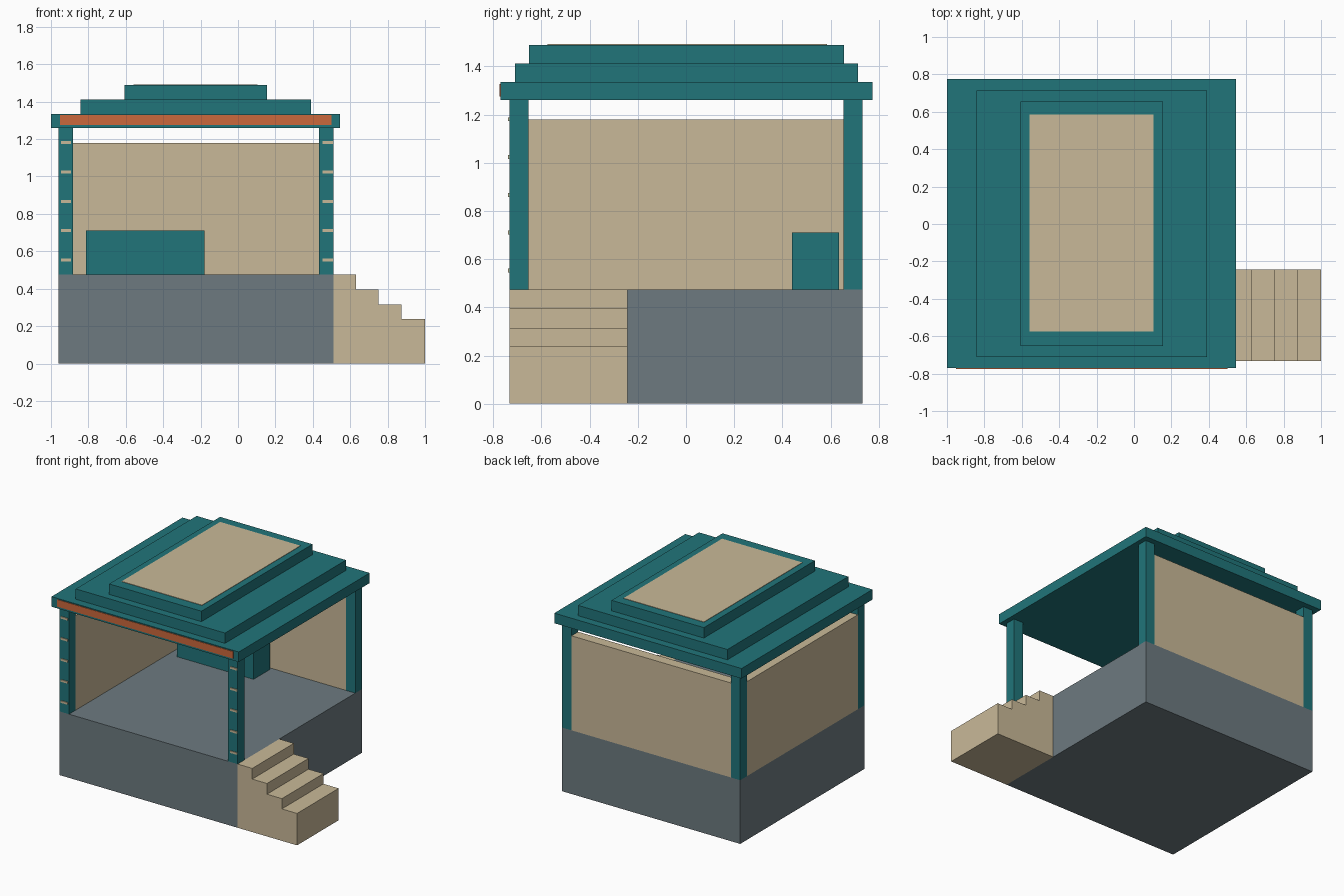
import bpy
import bmesh

if "Cube" in bpy.data.objects:
    bpy.data.objects.remove(bpy.data.objects["Cube"])


def material(name, color):
    m = bpy.data.materials.new(name)
    m.diffuse_color = (*color, 1.0)
    m.use_nodes = True
    m.node_tree.nodes["Principled BSDF"].inputs["Base Color"].default_value = m.diffuse_color
    return m


TEAL = material("teal", (0.015, 0.178, 0.195))
TAN = material("tan", (0.584, 0.485, 0.314))
GREY = material("slate grey", (0.153, 0.195, 0.216))
ORANGE = material("orange", (0.597, 0.138, 0.045))


def finish(name, bm, mat):
    bmesh.ops.recalc_face_normals(bm, faces=bm.faces)
    mesh = bpy.data.meshes.new(name)
    bm.to_mesh(mesh)
    bm.free()
    mesh.materials.append(mat)
    obj = bpy.data.objects.new(name, mesh)
    bpy.context.collection.objects.link(obj)
    return obj


def box(name, xs, ys, zs, mat):
    """Box between the given (low, high) limits on each axis."""
    bm = bmesh.new()
    bmesh.ops.create_cube(bm, size=1.0)
    for v in bm.verts:
        v.co = [lim[1] if c > 0 else lim[0] for c, lim in zip(v.co, (xs, ys, zs))]
    return finish(name, bm, mat)


FLOOR, EAVES, WALL_TOP = 0.475, 1.26, 1.18
LEFT, RIGHT, FRONT, BACK = -0.96, 0.51, -0.732, 0.732
POST = 0.078

# Raised base
box("base", (LEFT, RIGHT), (FRONT, BACK), (0, FLOOR), GREY)

# Corner posts, with small slats up the two front ones
for side, x in (("left", LEFT), ("right", RIGHT - POST)):
    for end, y in (("front", FRONT), ("back", BACK - POST)):
        box(f"{end}_{side}_post", (x, x + POST), (y, y + POST), (FLOOR, EAVES), TEAL)
    slat_x = x + (0.013 if side == "left" else 0.02)
    for i in range(5):
        z = 0.553 + i * 0.157
        box(f"{side}_post_slat_{i + 1}", (slat_x, slat_x + 0.055),
            (FRONT - 0.006, FRONT), (z - 0.008, z + 0.008), TAN)

# Back and left walls, stopping short of the roof
box("back_wall", (LEFT + POST, RIGHT - POST), (BACK - POST, BACK), (FLOOR, WALL_TOP), TAN)
box("left_wall", (LEFT, LEFT + POST), (FRONT + POST, BACK - POST), (FLOOR, WALL_TOP), TAN)

# Counter by the back wall
box("counter", (-0.812, -0.18), (0.44, 0.636), (FLOOR, 0.71), TEAL)

# Stepped roof with a pale top panel and a front fascia strip
box("roof_eaves", (-1.0, 0.545), (-0.77, 0.774), (EAVES, 1.335), TEAL)
box("roof_middle", (-0.842, 0.39), (-0.71, 0.715), (1.335, 1.412), TEAL)
box("roof_top", (-0.607, 0.155), (-0.652, 0.656), (1.412, 1.49), TEAL)
box("roof_panel", (-0.558, 0.105), (-0.575, 0.586), (1.49, 1.493), TAN)
box("fascia_strip", (-0.953, 0.5), (-0.774, -0.77), (1.275, 1.328), ORANGE)

# Steps: side profile extruded across their width
profile = [(RIGHT, 0), (1.0, 0)]
for inner, outer, z in ((0.875, 1.0, 0.238), (0.752, 0.875, 0.315),
                        (0.63, 0.752, 0.395), (RIGHT, 0.63, FLOOR)):
    profile += [(outer, z), (inner, z)]
bm = bmesh.new()
face = bm.faces.new([bm.verts.new((x, FRONT, z)) for x, z in profile])
out = bmesh.ops.extrude_face_region(bm, geom=[face])
bmesh.ops.translate(bm, vec=(0, 0.49, 0),
                    verts=[g for g in out["geom"] if isinstance(g, bmesh.types.BMVert)])
finish("steps", bm, TAN)
